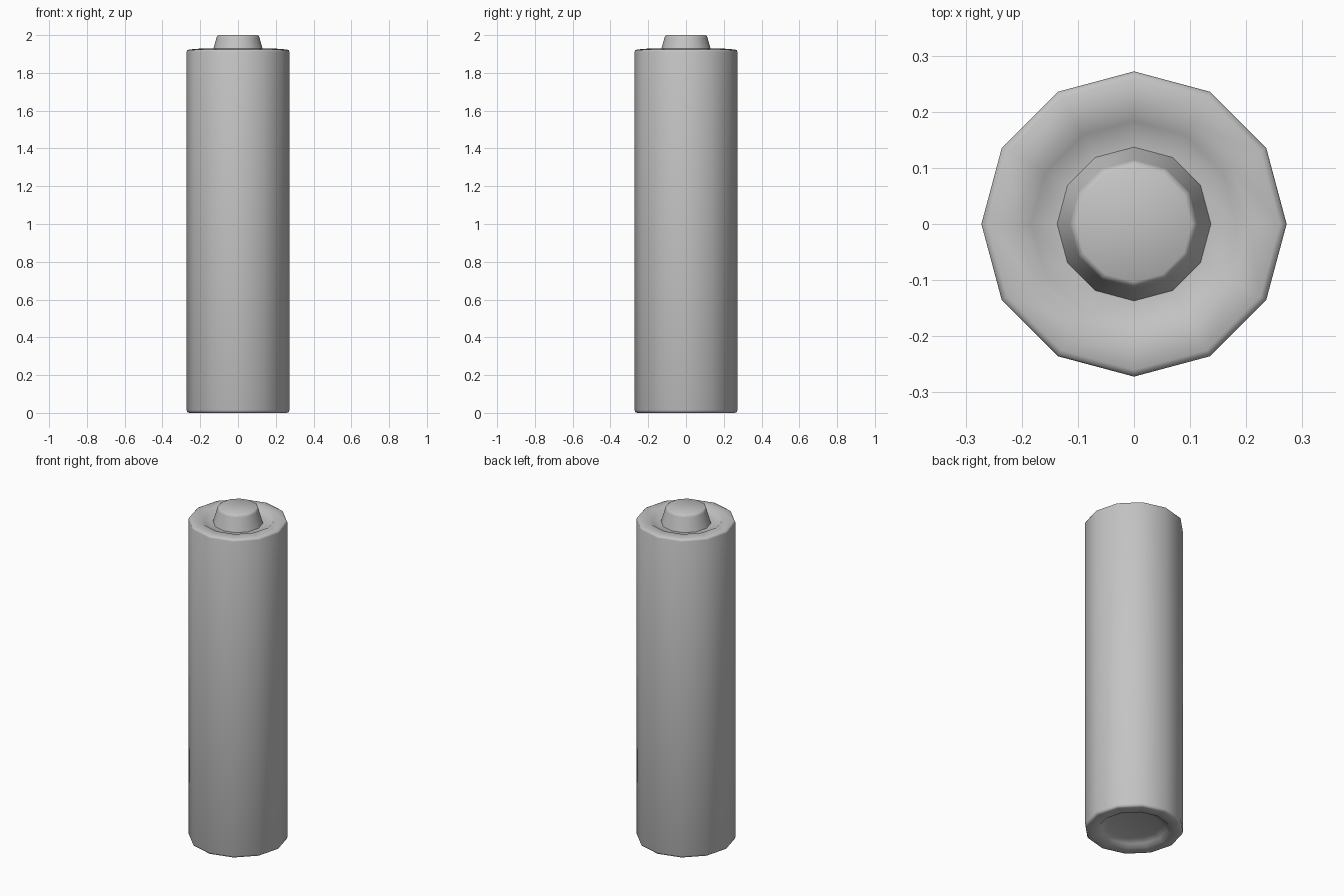
import bpy
import bmesh
from math import cos, sin, tau

SIDES = 12

cube = bpy.data.objects.get("Cube")
if cube:
    bpy.data.objects.remove(cube, do_unlink=True)

grey = bpy.data.materials.new("plain_grey")
grey.use_nodes = True
grey.diffuse_color = (0.55, 0.55, 0.55, 1)
grey.node_tree.nodes["Principled BSDF"].inputs["Base Color"].default_value = (0.55, 0.55, 0.55, 1)


def lathe(name, profile, cap_start=False, cap_end=False):
    """Turn a (radius, height) profile, listed bottom to top, around z."""
    bm = bmesh.new()
    rings = [[bm.verts.new((r * cos(tau * i / SIDES), r * sin(tau * i / SIDES), z))
              for i in range(SIDES)] for r, z in profile]
    for low, high in zip(rings, rings[1:]):
        for i in range(SIDES):
            j = (i + 1) % SIDES
            bm.faces.new((low[i], low[j], high[j], high[i]))
    if cap_start:
        bm.faces.new(rings[0][::-1])
    if cap_end:
        bm.faces.new(rings[-1])
    for face in bm.faces:
        face.smooth = True
    mesh = bpy.data.meshes.new(name)
    bm.to_mesh(mesh)
    bm.free()
    mesh.materials.append(grey)
    obj = bpy.data.objects.new(name, mesh)
    bpy.context.collection.objects.link(obj)
    return obj


# Casing: recessed base, rounded rims, straight wall, sunken ring on top
lathe("casing", [
    (0.145, 0.03), (0.183, 0.018), (0.2, 0.0), (0.258, 0.0),
    (0.268, 0.004), (0.272, 0.015),
    (0.272, 1.912), (0.269, 1.92), (0.26, 1.924),
    (0.205, 1.928), (0.183, 1.91), (0.137, 1.905),
], cap_start=True)

# Raised contact button with a softened top edge
lathe("positive_terminal", [
    (0.137, 1.905), (0.114, 1.985), (0.111, 1.995), (0.103, 2.0),
], cap_end=True)
